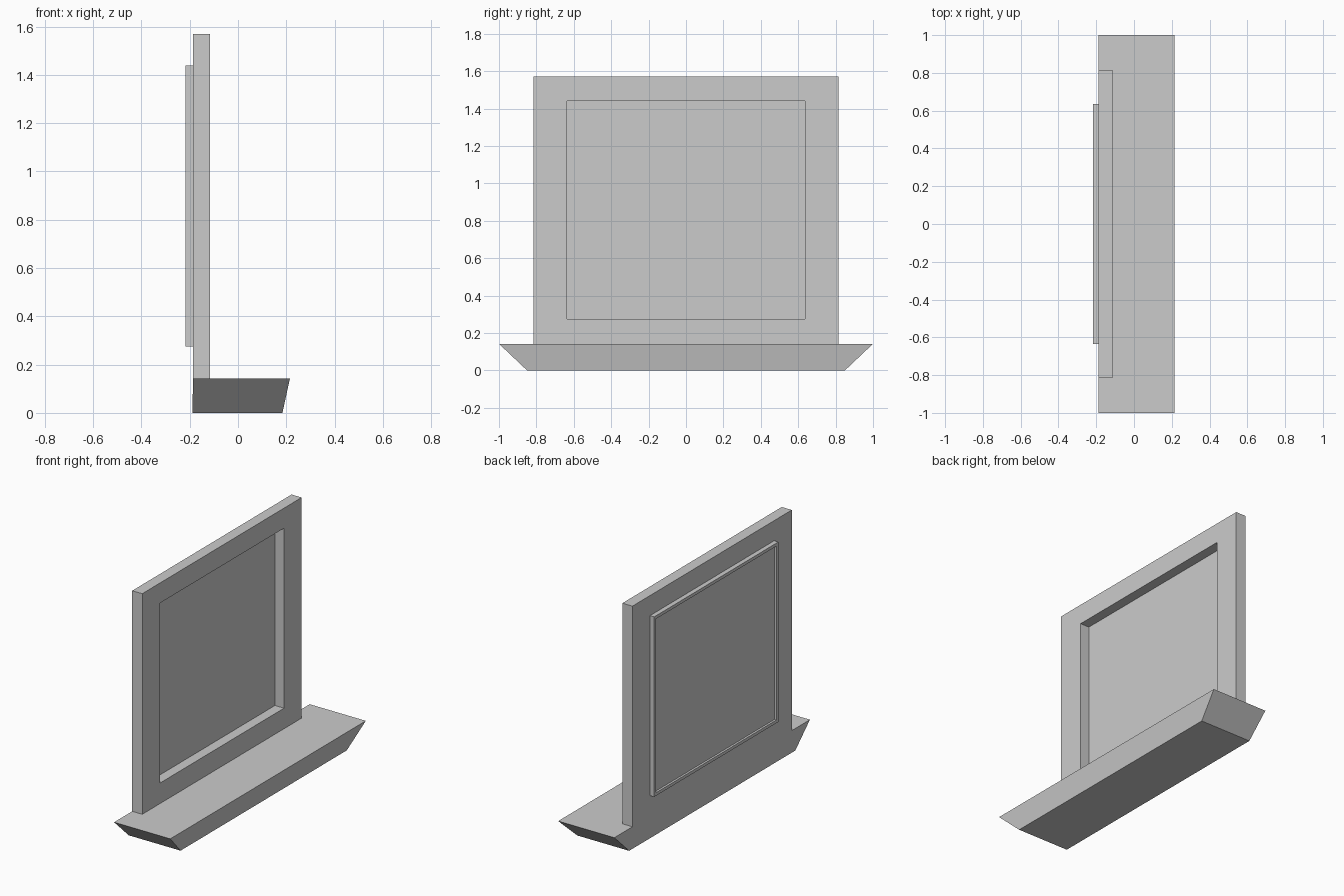
import bpy, bmesh

if "Cube" in bpy.data.objects:
    bpy.data.objects.remove(bpy.data.objects["Cube"])

grey = bpy.data.materials.new("plain_grey")
grey.diffuse_color = (0.6, 0.6, 0.6, 1)
grey.use_nodes = True
grey.node_tree.nodes["Principled BSDF"].inputs["Base Color"].default_value = grey.diffuse_color


def make(name, bm):
    bmesh.ops.recalc_face_normals(bm, faces=bm.faces)
    me = bpy.data.meshes.new(name)
    bm.to_mesh(me)
    bm.free()
    me.materials.append(grey)
    ob = bpy.data.objects.new(name, me)
    bpy.context.collection.objects.link(ob)
    return ob


def loft(name, rings, closed=False):
    """Skin a sequence of four-point rings; cap the ends or join them."""
    bm = bmesh.new()
    loops = [[bm.verts.new(p) for p in r] for r in rings]
    pairs = list(zip(loops, loops[1:]))
    if closed:
        pairs.append((loops[-1], loops[0]))
    for a, b in pairs:
        for i in range(4):
            j = (i + 1) % 4
            bm.faces.new((a[i], a[j], b[j], b[i]))
    if not closed:
        bm.faces.new(loops[0])
        bm.faces.new(loops[-1])
    return make(name, bm)


def upright(x, w, z0, z1):
    return [(x, -w, z0), (x, w, z0), (x, w, z1), (x, -w, z1)]


def flat(z, w, x0, x1):
    return [(x0, -w, z), (x1, -w, z), (x1, w, z), (x0, w, z)]


BACK, FRONT, REAR = -0.187, -0.115, -0.217
W, Z0, Z1 = 0.635, 0.275, 1.44

# Ledge with sloping front and ends
loft("ledge", [flat(0, 0.85, -0.188, 0.184), flat(0.142, 1.0, BACK, 0.215)])

# Upright frame with a square opening
loft("frame", [upright(BACK, 0.815, 0.142, 1.57), upright(FRONT, 0.815, 0.142, 1.57),
               upright(FRONT, W, Z0, Z1), upright(BACK, W, Z0, Z1)], closed=True)

# Pane filling the opening, with a thin raised rim on its rear
r = 0.02
loft("pane", [upright(-0.18, W, Z0, Z1), upright(REAR, W, Z0, Z1),
              upright(REAR, W - r, Z0 + r, Z1 - r),
              upright(REAR + 0.014, W - r, Z0 + r, Z1 - r)])
